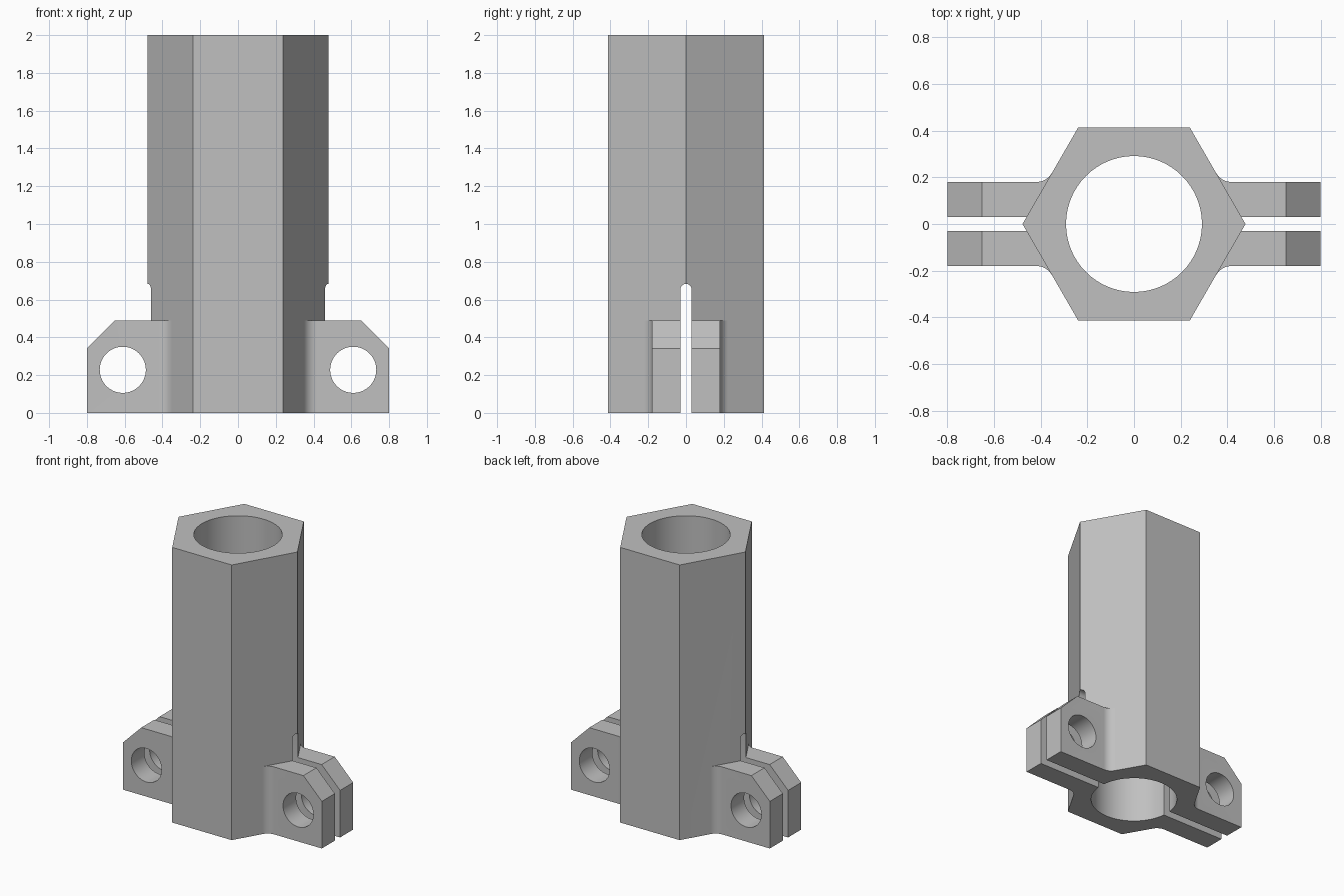
import bpy, bmesh
from math import pi, sin, cos, tan, radians, sqrt
from mathutils import Matrix

cube = bpy.data.objects.get("Cube")
if cube:
    bpy.data.objects.remove(cube, do_unlink=True)

HEX_R, BORE_R, HEIGHT = 0.478, 0.291, 2.0
LUG_X, LUG_Y, LUG_Z, CHAMFER = 0.80, 0.18, 0.49, 0.148
SLOT_R, SLOT_TOP = 0.03, 0.683
HOLE_X, HOLE_Z, HOLE_R = 0.61, 0.228, 0.122

grey = bpy.data.materials.new("plain grey")
grey.use_nodes = True
colour = (0.53, 0.53, 0.53, 1)
grey.diffuse_color = colour
grey.node_tree.nodes["Principled BSDF"].inputs["Base Color"].default_value = colour


def make_object(name, bm):
    bmesh.ops.recalc_face_normals(bm, faces=bm.faces[:])
    mesh = bpy.data.meshes.new(name)
    bm.to_mesh(mesh)
    bm.free()
    mesh.materials.append(grey)
    obj = bpy.data.objects.new(name, mesh)
    bpy.context.scene.collection.objects.link(obj)
    return obj


def prism(points, low, high):
    """Extrude a plan outline from low to high along z."""
    bm = bmesh.new()
    face = bm.faces.new([bm.verts.new((x, y, low)) for x, y in points])
    made = bmesh.ops.extrude_face_region(bm, geom=[face])["geom"]
    verts = [v for v in made if isinstance(v, bmesh.types.BMVert)]
    bmesh.ops.translate(bm, verts=verts, vec=(0, 0, high - low))
    return bm


def arc(cx, cy, r, start, end, n):
    angles = [radians(start + (end - start) * i / n) for i in range(n + 1)]
    return [(cx + r * cos(a), cy + r * sin(a)) for a in angles]


def combine(target, other, operation):
    """Apply a boolean, then discard the helper."""
    other.hide_render = True
    mod = target.modifiers.new(operation, "BOOLEAN")
    mod.operation, mod.object, mod.solver = operation, other, "EXACT"
    graph = bpy.context.evaluated_depsgraph_get()
    mesh = bpy.data.meshes.new_from_object(target.evaluated_get(graph))
    target.modifiers.clear()
    target.data = mesh
    bpy.data.objects.remove(other, do_unlink=True)


# Hexagonal tube body
body = make_object("hexagonal_clamp_tube",
                   prism(arc(0, 0, HEX_R, 0, 300, 5), 0, HEIGHT))

# Clamp lugs with filleted roots and chamfered outer corners
run = 0.045
fillet_r = run * tan(radians(60))
corner_x = HEX_R - LUG_Y / sqrt(3)
root = arc(corner_x + run, LUG_Y + fillet_r, fillet_r, 270, 210, 10)
upper = [(LUG_X, LUG_Y)] + root + [(0.31, root[-1][1])]
outline = upper + [(x, -y) for x, y in reversed(upper)]
for turn in (0, pi):
    bm = prism(outline, 0, LUG_Z)
    cut = bmesh.ops.bisect_plane(bm, geom=bm.verts[:] + bm.edges[:] + bm.faces[:],
                                 plane_co=(LUG_X, 0, LUG_Z - CHAMFER),
                                 plane_no=(1, 0, 1), clear_outer=True)
    bmesh.ops.holes_fill(bm, edges=[e for e in bm.edges if e.is_boundary])
    bmesh.ops.rotate(bm, verts=bm.verts[:], matrix=Matrix.Rotation(turn, 3, "Z"))
    combine(body, make_object("clamp_lug", bm), "UNION")

# Round bore through the whole tube
combine(body, make_object("bore_cutter", prism(arc(0, 0, BORE_R, 0, 357.1875, 127), -0.1, HEIGHT + 0.1)),
        "DIFFERENCE")

# Round-topped clamping slot running along x
slot = [(SLOT_R, -0.1)] + arc(0, SLOT_TOP - SLOT_R, SLOT_R, 0, 180, 16) + [(-SLOT_R, -0.1)]
bm = prism(slot, -1, 1)
bm.transform(Matrix(((0, 0, 1, 0), (1, 0, 0, 0), (0, 1, 0, 0), (0, 0, 0, 1))))
combine(body, make_object("slot_cutter", bm), "DIFFERENCE")

# Bolt holes through each pair of lugs
for side in (-1, 1):
    bm = prism(arc(side * HOLE_X, HOLE_Z, HOLE_R, 0, 354.375, 63), -0.4, 0.4)
    bm.transform(Matrix.Rotation(pi / 2, 4, "X"))
    combine(body, make_object("bolt_hole_cutter", bm), "DIFFERENCE")

# Smooth the round surfaces, keep the flats crisp
bpy.ops.object.select_all(action="DESELECT")
body.select_set(True)
bpy.context.view_layer.objects.active = body
bpy.ops.object.shade_smooth_by_angle(angle=radians(25))
